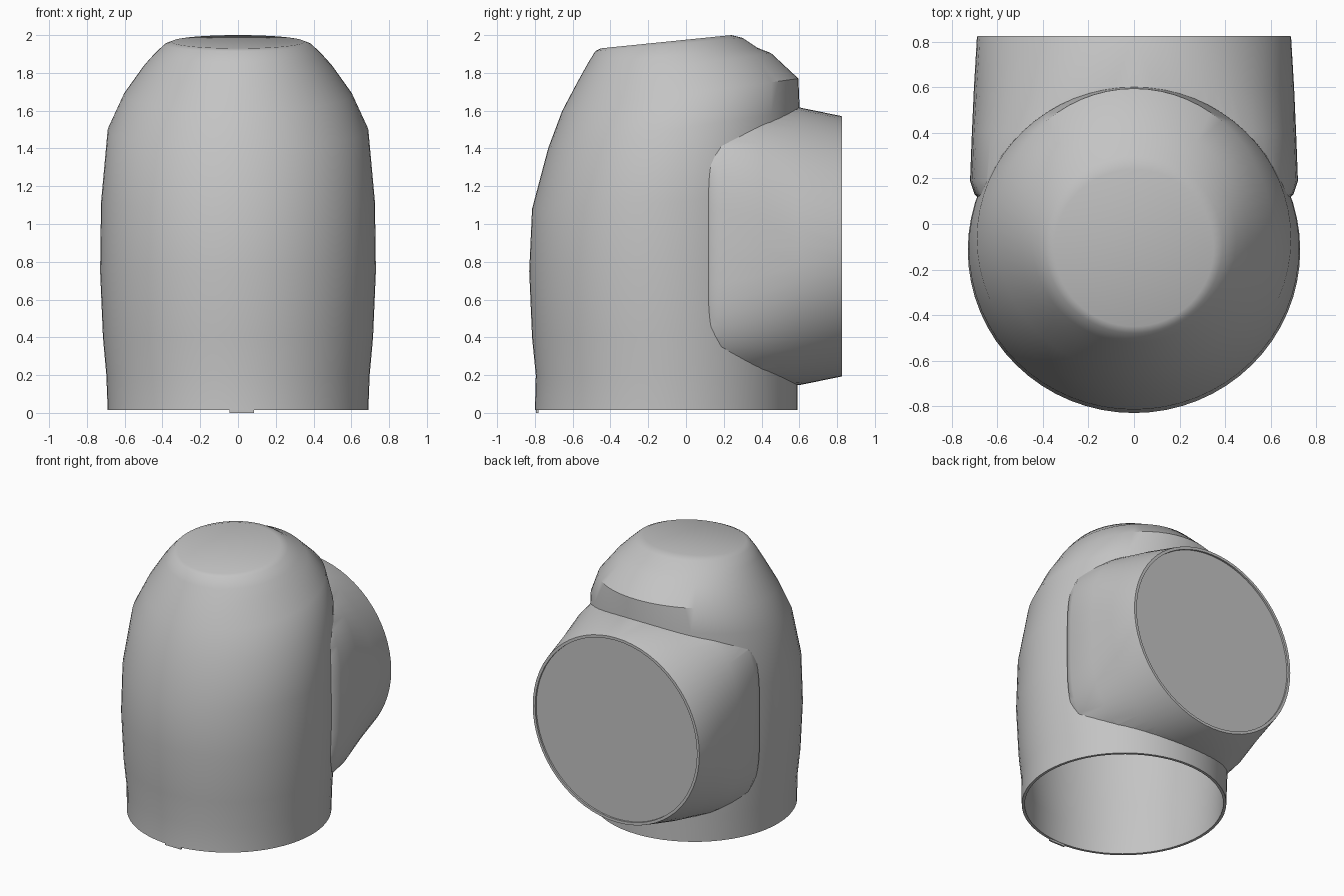
import bpy, math
from mathutils import Vector

cube = bpy.data.objects.get("Cube")
if cube:
    bpy.data.objects.remove(cube, do_unlink=True)

SIDES = 64
grey = bpy.data.materials.new("plain grey")
grey.use_nodes = True
grey.diffuse_color = (0.55, 0.55, 0.55, 1)
grey.node_tree.nodes["Principled BSDF"].inputs["Base Color"].default_value = grey.diffuse_color


def power(value, exponent):
    return math.copysign(abs(value) ** exponent, value)


def oval(centre, across, up, squareness=2):
    """Ring of points, from an ellipse (2) towards a rounded square (4)."""
    points = []
    for i in range(SIDES):
        a = math.tau * i / SIDES
        points.append(centre + across * power(math.cos(a), 2 / squareness)
                      + up * power(math.sin(a), 2 / squareness))
    return points


def loft(name, rings, cap_start=True):
    verts = [p for ring in rings for p in ring]
    faces = []
    for r in range(len(rings) - 1):
        for i in range(SIDES):
            j = (i + 1) % SIDES
            a, b = r * SIDES, (r + 1) * SIDES
            faces.append((a + i, a + j, b + j, b + i))
    if cap_start:
        faces.append(tuple(reversed(range(SIDES))))
    faces.append(tuple(range(len(verts) - SIDES, len(verts))))
    mesh = bpy.data.meshes.new(name)
    mesh.from_pydata(verts, [], faces)
    mesh.materials.append(grey)
    obj = bpy.data.objects.new(name, mesh)
    bpy.context.collection.objects.link(obj)
    return obj


def activate(obj):
    bpy.ops.object.select_all(action='DESELECT')
    obj.select_set(True)
    bpy.context.view_layer.objects.active = obj


def smooth(obj, degrees):
    activate(obj)
    bpy.ops.object.shade_smooth_by_angle(angle=math.radians(degrees))


# Body sections: front y, front z, back y, back z, half width
sections = [
    (-.80, .015, .59, .015, .69),
    (-.795, .2, .592, .2, .697),
    (-.815, .4, .595, .4, .715),
    (-.83, .75, .6, .75, .73),
    (-.815, 1.08, .6, 1.15, .725),
    (-.73, 1.4, .602, 1.6, .69),
    (-.655, 1.6, .595, 1.77, .605),
    (-.57, 1.76, .45, 1.905, .5),
    (-.52, 1.85, .38, 1.932, .45),
    (-.48, 1.915, .30, 1.985, .39),
    (-.45, 1.93, .24, 2.0, .35),
]
body_rings = []
for yf, zf, yb, zb, half in sections:
    front, back = Vector((0, yf, zf)), Vector((0, yb, zb))
    body_rings.append(oval((front + back) / 2, Vector((half, 0, 0)), (back - front) / 2))

# Hollow body, open underneath
body = loft("body_shell", body_rings, cap_start=False)
wall = body.modifiers.new("wall", 'SOLIDIFY')
wall.thickness = 0.02
wall.offset = -1
activate(body)
bpy.ops.object.modifier_apply(modifier=wall.name)
smooth(body, 32)

# Side outlet: y, half width, half height, squareness; recessed end cap
outlet_sections = [
    (.10, .67, .66, 4),
    (.13, .70, .71, 3.8),
    (.19, .72, .735, 3.5),
    (.40, .712, .735, 3),
    (.60, .703, .735, 2.3),
    (.82, .69, .69, 2),
    (.825, .688, .688, 2),
    (.825, .668, .668, 2),
    (.812, .668, .668, 2),
]
outlet_rings = [oval(Vector((0, y, .882)), Vector((-w, 0, 0)), Vector((0, 0, h)), s)
                for y, w, h, s in outlet_sections]
outlet = loft("side_outlet", outlet_rings)

# Trim the outlet where it meets the body
core = loft("body_core_cutter", body_rings)
core.hide_render = True
trim = outlet.modifiers.new("trim", 'BOOLEAN')
trim.operation = 'DIFFERENCE'
trim.solver = 'EXACT'
trim.object = core
activate(outlet)
bpy.ops.object.modifier_apply(modifier=trim.name)
bpy.data.objects.remove(core, do_unlink=True)
smooth(outlet, 32)

# Tiny tab under the front rim
bpy.ops.mesh.primitive_cube_add(size=1, location=(.02, -.788, .009))
tab = bpy.context.object
tab.name = "rim_tab"
tab.scale = (.13, .012, .018)
tab.data.materials.append(grey)
